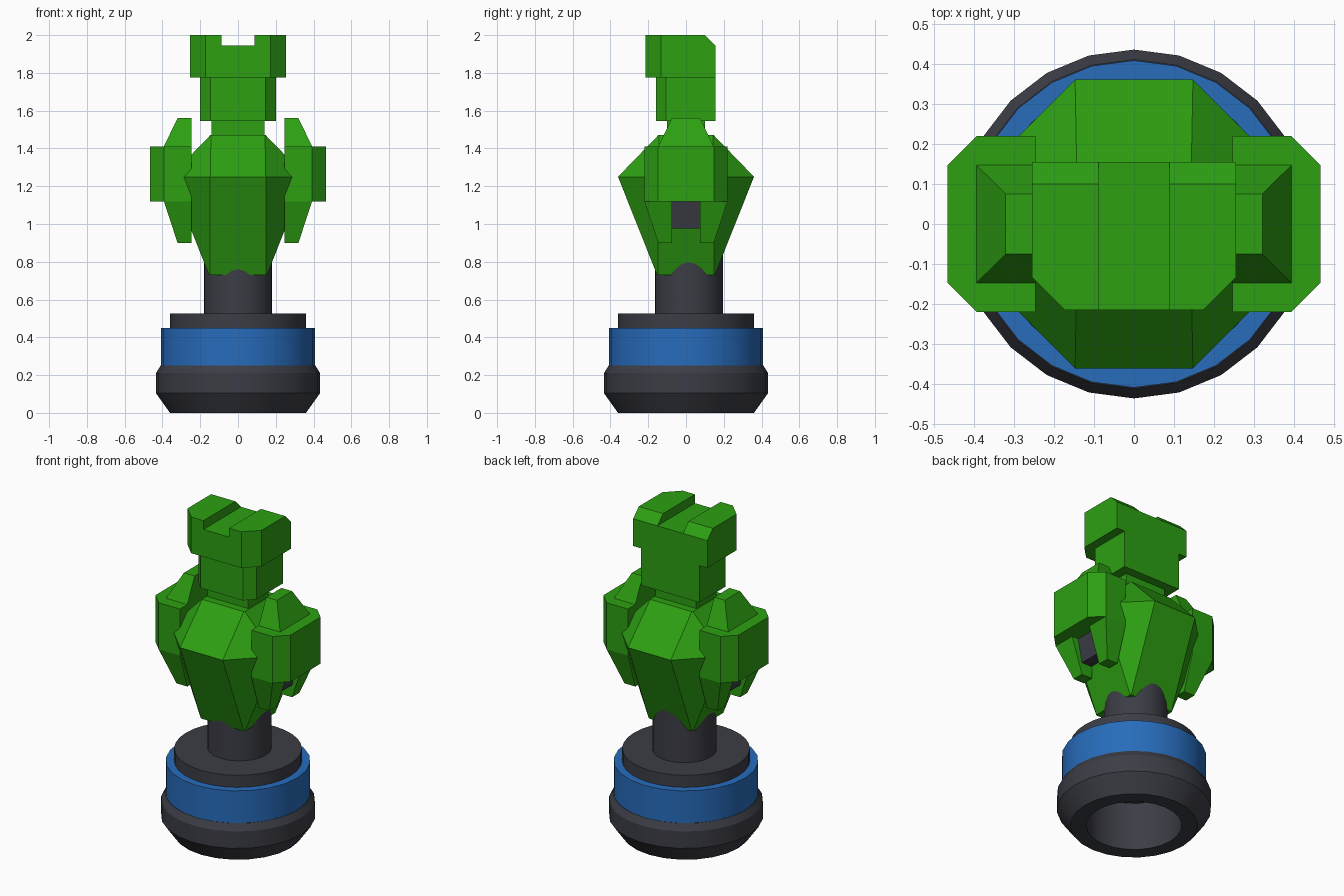
import bpy, bmesh, math

if "Cube" in bpy.data.objects:
    bpy.data.objects.remove(bpy.data.objects["Cube"])


def material(name, rgb):
    m = bpy.data.materials.new(name)
    m.diffuse_color = (*rgb, 1)
    m.use_nodes = True
    m.node_tree.nodes["Principled BSDF"].inputs["Base Color"].default_value = m.diffuse_color
    return m


GREEN = material("green", (0.026, 0.35, 0.006))
BLUE = material("blue", (0.02, 0.15, 0.5))
DARK = material("charcoal", (0.045, 0.047, 0.06))


def finish(name, bm, mat, smooth=False):
    bmesh.ops.remove_doubles(bm, verts=bm.verts, dist=1e-4)
    bmesh.ops.recalc_face_normals(bm, faces=bm.faces)
    me = bpy.data.meshes.new(name)
    bm.to_mesh(me)
    bm.free()
    me.materials.append(mat)
    ob = bpy.data.objects.new(name, me)
    bpy.context.collection.objects.link(ob)
    if smooth:
        bpy.ops.object.select_all(action='DESELECT')
        ob.select_set(True)
        bpy.context.view_layer.objects.active = ob
        bpy.ops.object.shade_smooth_by_angle(angle=math.radians(25))
    return ob


def loft(name, mat, *levels):
    """Stack (z, outline) levels into a capped solid."""
    bm = bmesh.new()
    rings = [[bm.verts.new((x, y, z)) for x, y in pts] for z, pts in levels]
    n = len(rings[0])
    for a, b in zip(rings, rings[1:]):
        for i in range(n):
            j = (i + 1) % n
            bm.faces.new((a[i], a[j], b[j], b[i]))
    bm.faces.new(rings[0])
    bm.faces.new(rings[-1])
    return finish(name, bm, mat)


def lathe(name, mat, profile, n=24):
    """Revolve a closed (radius, z) outline around z."""
    bm = bmesh.new()
    rings = []
    for i in range(n):
        a = 2 * math.pi * i / n
        rings.append([bm.verts.new((r * math.cos(a), r * math.sin(a), z)) for r, z in profile])
    k = len(profile)
    for i in range(n):
        a, b = rings[i], rings[(i + 1) % n]
        for j in range(k):
            bm.faces.new((a[j], b[j], b[(j + 1) % k], a[(j + 1) % k]))
    return finish(name, bm, mat, True)


def cylinder(name, mat, r, z0, z1, y=0.0):
    bm = bmesh.new()
    bmesh.ops.create_cone(bm, cap_ends=True, segments=32, radius1=r, radius2=r, depth=z1 - z0)
    bmesh.ops.translate(bm, verts=bm.verts, vec=(0, y, (z0 + z1) / 2))
    return finish(name, bm, mat, True)


def rect(x0, x1, y0, y1):
    return [(x0, y0), (x1, y0), (x1, y1), (x0, y1)]


def octagon(r, c):
    return [(c, -r), (r, -c), (r, c), (c, r), (-c, r), (-r, c), (-r, -c), (-c, -r)]


def front_chamfered(w, y0, y1, c):
    return [(-w + c, y0), (w - c, y0), (w, y0 + c), (w, y1), (-w, y1), (-w, y0 + c)]


# Hollow round base, coloured band, top disc and post
lathe("base_ring", DARK, [(.27, 0), (.36, 0), (.435, .105), (.435, .21),
                          (.41, .25), (.35, .25), (.35, .3), (.27, .3)])
lathe("base_band", BLUE, [(.35, .25), (.408, .25), (.408, .45), (.35, .45)])
cylinder("base_disc", DARK, .36, .3, .525)
cylinder("post", DARK, .18, .5, 1.0, .015)

# Torso: square ends widening to an octagonal waist
loft("torso", GREEN, (.73, octagon(.153, .148)), (1.25, octagon(.36, .147)),
     (1.47, octagon(.147, .143)))

# Neck and head with a notched crown
loft("neck", GREEN, (1.45, rect(-.14, .14, -.1, .1)), (1.56, rect(-.14, .14, -.1, .1)))
head = front_chamfered(.2, -.16, .155, .055)
loft("head", GREEN, (1.545, head), (1.78, head))
crown = front_chamfered(.255, -.214, .155, .082)
loft("crown", GREEN, (1.775, crown), (1.945, crown))


def crest(s, back):
    return [(s * x, y) for x, y in
            [(.088, -.214), (.173, -.214), (.255, -.132), (.255, back), (.088, back)]]


for s, side in ((1, "right"), (-1, "left")):
    loft(side + "_crest", GREEN, (1.945, crest(s, .155)), (2.0, crest(s, .1)))

    # Shoulder pod: chamfered block, tapered cap, two prongs and dark insert
    pod = [(s * x, y) for x, y in [(.246, -.22), (.392, -.22), (.465, -.147),
                                   (.465, .147), (.392, .22), (.246, .22)]]
    loft(side + "_pod", GREEN, (1.12, pod), (1.41, pod))
    loft(side + "_pod_cap", GREEN, (1.41, rect(s * .246, s * .393, -.147, .147)),
         (1.56, rect(s * .246, s * .32, -.075, .075)))
    for t, end in ((-1, "front"), (1, "back")):
        loft(f"{side}_{end}_prong", GREEN,
             (.9, rect(s * .246, s * .32, t * .075, t * .147)),
             (1.12, rect(s * .246, s * .392, t * .075, t * .22)))
    loft(side + "_pod_insert", DARK, (.975, rect(s * .246, s * .32, -.075, .075)),
         (1.13, rect(s * .246, s * .35, -.075, .075)))
